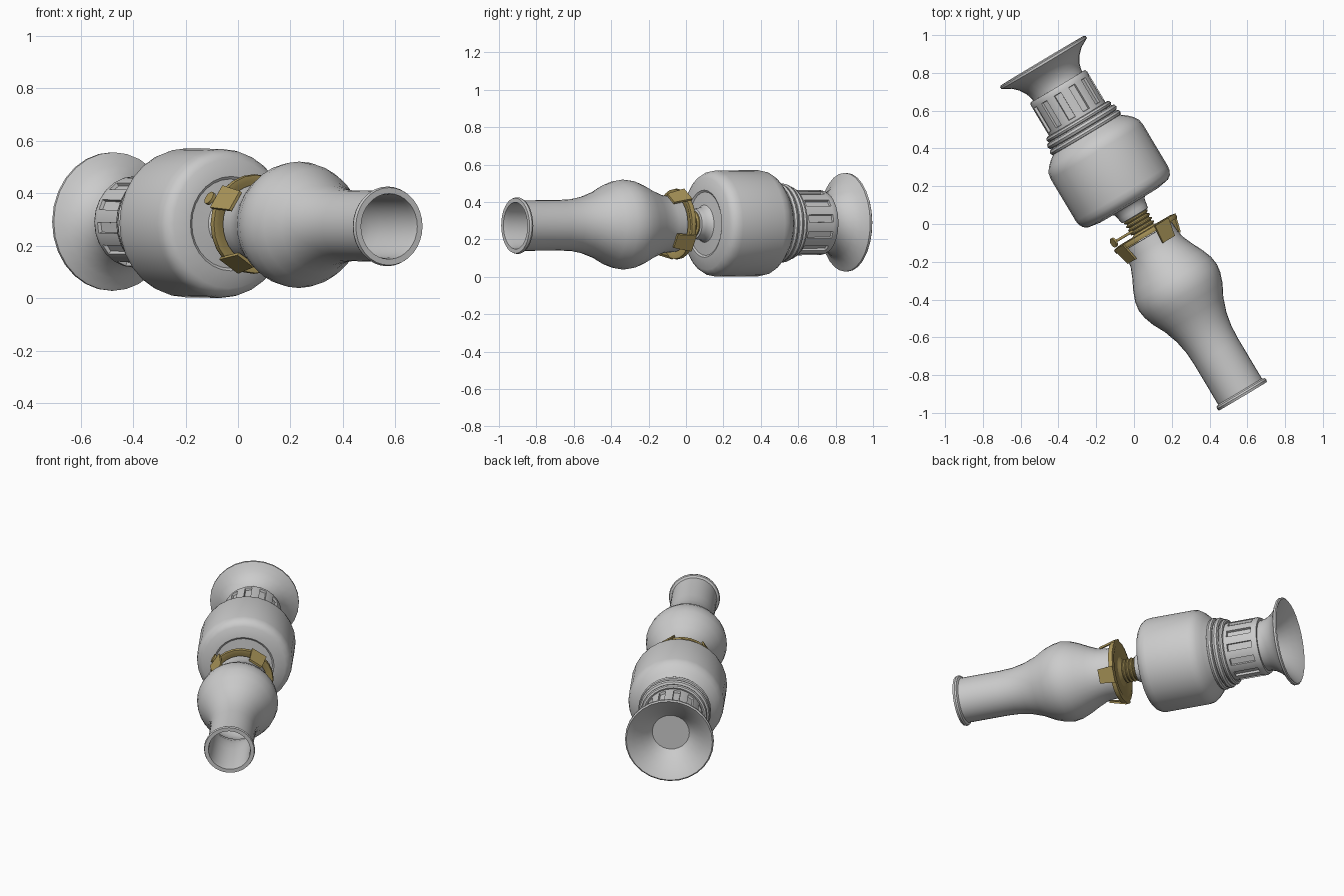
import bpy, bmesh, math
from mathutils import Matrix, Vector

if "Cube" in bpy.data.objects:
    bpy.data.objects.remove(bpy.data.objects["Cube"])

# Lamp lies on its side: local z runs from foot to chimney tip, local y is up
d = Vector((0.513, -0.859, -0.009)).normalized()
p = Vector((0.859, 0.513, 0)).normalized()
u = d.cross(p)
FRAME = Matrix.Translation((-0.485, 0.865, 0.292)) @ Matrix((p, u, d)).transposed().to_4x4()

brass = bpy.data.materials.new("brass")
brass.diffuse_color = (0.40, 0.30, 0.10, 1)
brass.use_nodes = True
brass.node_tree.nodes["Principled BSDF"].inputs["Base Color"].default_value = brass.diffuse_color


def finish(name, bm, mat=None, angle=35):
    bmesh.ops.recalc_face_normals(bm, faces=bm.faces[:])
    me = bpy.data.meshes.new(name)
    bm.to_mesh(me)
    bm.free()
    ob = bpy.data.objects.new(name, me)
    bpy.context.collection.objects.link(ob)
    ob.matrix_world = FRAME
    if mat:
        me.materials.append(mat)
    bpy.ops.object.select_all(action='DESELECT')
    ob.select_set(True)
    bpy.context.view_layer.objects.active = ob
    bpy.ops.object.shade_smooth_by_angle(angle=math.radians(angle))
    return ob


def lathe(profile, n, closed=False):
    """Revolve (radius, height) points about local z."""
    bm = bmesh.new()
    vs = [bm.verts.new((r, 0, z)) for r, z in profile]
    pairs = list(zip(vs, vs[1:])) + ([(vs[-1], vs[0])] if closed else [])
    es = [bm.edges.new(e) for e in pairs]
    bmesh.ops.spin(bm, geom=vs + es, axis=(0, 0, 1), cent=(0, 0, 0),
                   angle=2 * math.pi, steps=n, use_merge=True)
    bmesh.ops.remove_doubles(bm, verts=bm.verts[:], dist=1e-4)
    return bm


# Flared hollow foot
finish("foot", lathe([(0, 0.125), (0.11, 0.125), (0.135, 0.10), (0.17, 0.062), (0.215, 0.028),
                      (0.245, 0.006), (0.256, 0.0), (0.264, 0.006), (0.264, 0.018), (0.25, 0.026),
                      (0.215, 0.045), (0.185, 0.075), (0.163, 0.11), (0.152, 0.145), (0.152, 0.17)], 28))

# Ribbed stem with twelve recessed panels
bm = lathe([(0.145, 0.158), (0.168, 0.158), (0.174, 0.172), (0.174, 0.19), (0.174, 0.345),
            (0.174, 0.39)], 24)
panels = []
for f in bm.faces:
    c = f.calc_center_median()
    if 0.2 < c.z < 0.34:
        k = round(math.atan2(c.y, c.x) / (math.pi / 12) - 0.5)
        if k % 2 == 0:
            panels.append(f)
bmesh.ops.recalc_face_normals(bm, faces=bm.faces[:])
bmesh.ops.inset_individual(bm, faces=panels, thickness=0.003, depth=0)
bmesh.ops.inset_individual(bm, faces=panels, thickness=0.003, depth=-0.014)
finish("ribbed_stem", bm)

# Moulded rings above the stem
for i, (s, r, t) in enumerate([(0.375, 0.183, 0.015), (0.408, 0.193, 0.019), (0.443, 0.2, 0.017)]):
    circle = [(r + t * math.cos(a * math.pi / 4), s + t * math.sin(a * math.pi / 4)) for a in range(8)]
    finish(f"stem_ring_{i + 1}", lathe(circle, 28, True))

# Oil reservoir with collar
finish("reservoir", lathe([(0.16, 0.38), (0.185, 0.39), (0.19, 0.44), (0.213, 0.462), (0.237, 0.48), (0.262, 0.505),
                           (0.278, 0.53), (0.284, 0.56), (0.284, 0.82), (0.28, 0.845), (0.268, 0.867),
                           (0.247, 0.882), (0.18, 0.893), (0.17, 0.887), (0.10, 0.893), (0.09, 0.903),
                           (0.085, 0.93), (0.08, 0.955), (0.06, 0.96), (0, 0.96)], 28))

# Threaded burner neck
thread = [(0, 0.95)]
for i in range(4):
    z = 0.955 + i * 0.022
    thread += [(0.06, z), (0.072, z + 0.007), (0.072, z + 0.013), (0.06, z + 0.02)]
finish("burner_neck", lathe(thread + [(0.065, 1.045), (0.1, 1.06), (0.1, 1.07), (0, 1.07)], 24), brass, 30)

# Gallery plate holding the chimney
finish("gallery_plate", lathe([(0, 1.055), (0.15, 1.055), (0.165, 1.05), (0.187, 1.055), (0.19, 1.065),
                               (0.187, 1.08), (0.165, 1.08), (0.15, 1.072), (0, 1.072)], 24), brass)

# Four inward-leaning prongs
for k in range(4):
    bm = bmesh.new()
    bmesh.ops.create_cube(bm, size=1)
    for v in bm.verts:
        top = v.co.z > 0
        radius = (0.162 if top else 0.188) + 0.012 * v.co.x
        width = 0.085 if top else 0.1
        v.co = (radius, v.co.y * width, 1.155 if top else 1.055)
    bmesh.ops.rotate(bm, verts=bm.verts[:], matrix=Matrix.Rotation(math.radians(57 + 90 * k), 3, 'Z'))
    finish(f"prong_{k + 1}", bm, brass)

# Wick adjusting screw: shaft and thumb wheel
bm = bmesh.new()
direction = Vector((math.cos(math.radians(150)), math.sin(math.radians(150)), 0))
turn = direction.to_track_quat('Z', 'Y').to_matrix().to_4x4()
for radius, length, mid in [(0.007, 0.17, 0.11), (0.026, 0.012, 0.195)]:
    bmesh.ops.create_cone(bm, cap_ends=True, segments=16, radius1=radius, radius2=radius, depth=length,
                          matrix=Matrix.Translation(Vector((0, 0, 1.02)) + direction * mid) @ turn)
finish("wick_screw", bm, brass)

# Hollow glass chimney, outer wall then inner wall
outer = [(0.15, 1.085), (0.153, 1.14), (0.16, 1.18), (0.183, 1.235), (0.213, 1.295), (0.234, 1.35),
         (0.241, 1.40), (0.234, 1.445), (0.215, 1.50), (0.18, 1.567), (0.153, 1.645), (0.139, 1.72),
         (0.135, 1.80), (0.135, 2.04), (0.148, 2.047), (0.152, 2.057), (0.148, 2.07)]
inner = [(r - 0.014, z) for r, z in outer[:14]]
finish("chimney", lathe(outer + [(0.125, 2.07)] + inner[::-1], 32, True))
